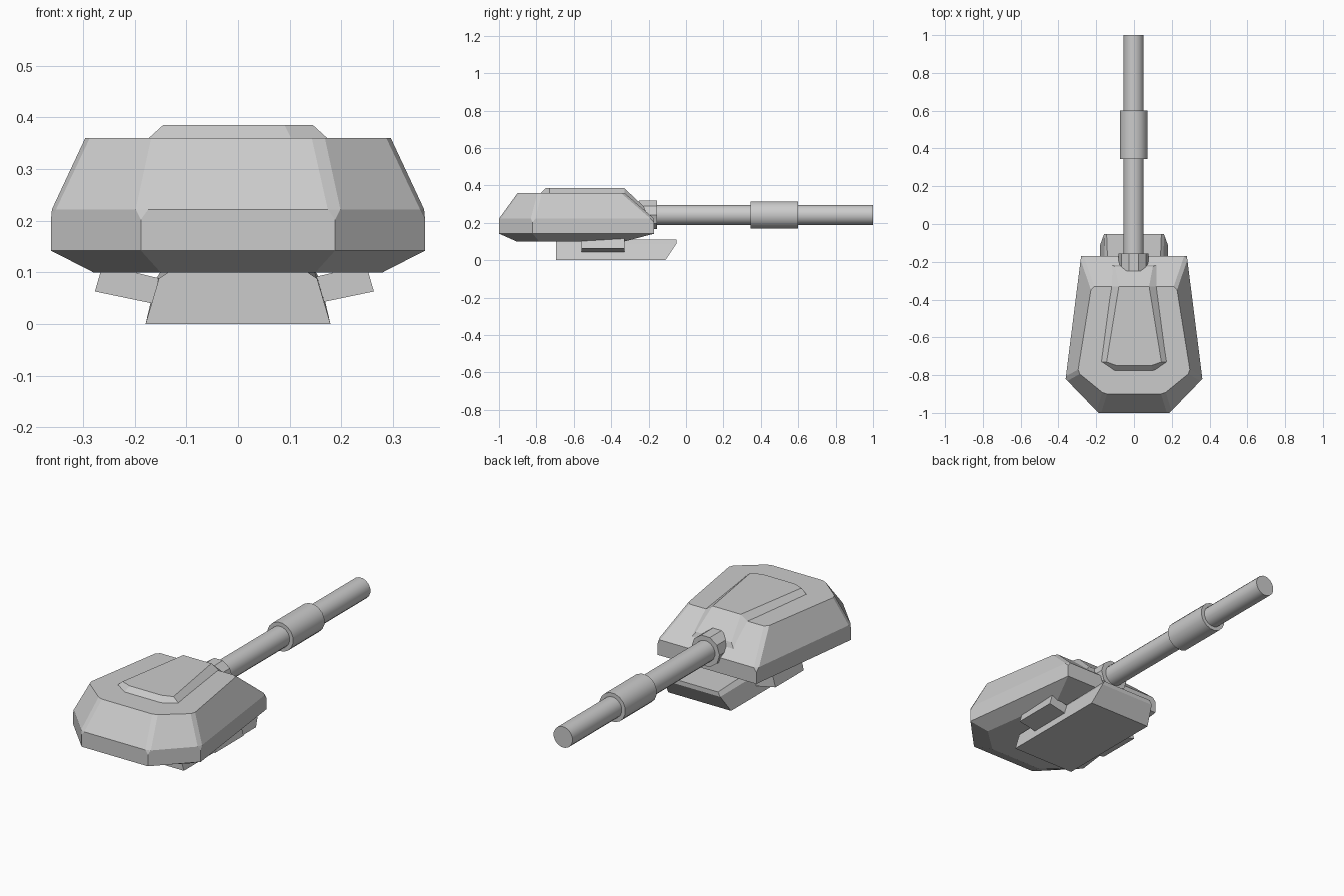
import bpy, bmesh, math
from mathutils import Matrix, Vector

if "Cube" in bpy.data.objects:
    bpy.data.objects.remove(bpy.data.objects["Cube"])


def finish(name, bm):
    bmesh.ops.recalc_face_normals(bm, faces=bm.faces)
    me = bpy.data.meshes.new(name)
    bm.to_mesh(me)
    bm.free()
    ob = bpy.data.objects.new(name, me)
    bpy.context.collection.objects.link(ob)
    return ob


def ring(half, z):
    """Mirror right-hand (x, y) points, ordered back to front, into a loop."""
    pts = half + [(-x, y) for x, y in reversed(half)]
    return [Vector((x, y, z)) for x, y in pts]


def loft(name, rings, bevel_level=None):
    """Skin a stack of equal loops, capped at both ends."""
    bm = bmesh.new()
    vs = [[bm.verts.new(p) for p in r] for r in rings]
    n = len(vs[0])
    for a, b in zip(vs, vs[1:]):
        for i in range(n):
            j = (i + 1) % n
            bm.faces.new((a[i], a[j], b[j], b[i]))
    bm.faces.new(vs[0][::-1])
    bm.faces.new(vs[-1])
    if bevel_level is not None:
        a, b = vs[bevel_level], vs[bevel_level + 1]
        edges = [bm.edges.get((p, q)) for p, q in zip(a, b)]
        bmesh.ops.bevel(bm, geom=edges, offset=0.014, segments=1, affect='EDGES')
    return finish(name, bm)


def tube(name, radius, y0, y1, sides=16):
    bm = bmesh.new()
    m = Matrix.Translation((-0.002, (y0 + y1) / 2, 0.242)) @ Matrix.Rotation(math.pi / 2, 4, 'X')
    m = m @ Matrix.Rotation(math.pi / sides, 4, 'Z')
    bmesh.ops.create_cone(bm, cap_ends=True, segments=sides, radius1=radius,
                          radius2=radius, depth=y1 - y0, matrix=m)
    ob = finish(name, bm)
    bpy.ops.object.select_all(action='DESELECT')
    bpy.context.view_layer.objects.active = ob
    ob.select_set(True)
    bpy.ops.object.shade_smooth_by_angle(angle=math.radians(30))
    return ob


# Turret shell: chamfered belly, upright skirt, sloped armour with bevelled corners
belly = [(0.15, -0.905), (0.28, -0.785), (0.215, -0.33)]
skirt = [(0.188, -1.0), (0.362, -0.82), (0.28, -0.17)]
roof = [(0.157, -0.9), (0.298, -0.785), (0.225, -0.33)]
loft("turret_shell", [ring(belly, 0.10), ring(skirt, 0.142),
                      ring(skirt, 0.222), ring(roof, 0.36)], bevel_level=2)

# Raised roof plate running down the front slope
bm = bmesh.new()
low = ring([(0.105, -0.78), (0.178, -0.73), (0.125, -0.33), (0.13, -0.21)], 0.355)
top = ring([(0.09, -0.75), (0.145, -0.73), (0.08, -0.33), (0.10, -0.225)], 0.385)
for i in (3, 4):
    low[i].z, top[i].z = 0.245, 0.287
bm_low = [bm.verts.new(p) for p in low]
bm_top = [bm.verts.new(p) for p in top]
for i in range(8):
    j = (i + 1) % 8
    bm.faces.new((bm_low[i], bm_low[j], bm_top[j], bm_top[i]))
for loop in (bm_low, bm_top):
    bm.faces.new([loop[i] for i in (0, 1, 2, 5, 6, 7)])
    bm.faces.new([loop[i] for i in (2, 3, 4, 5)])
finish("roof_plate", bm)

# Gun
tube("barrel", 0.054, -0.25, 1.0)
tube("barrel_sleeve", 0.074, 0.345, 0.60)
tube("barrel_collar", 0.08, -0.25, -0.155, 10)

# Base plate with tapering sides and a pointed nose
loft("base_plate", [ring([(0.179, -0.695), (0.179, -0.11)], 0.0),
                    ring([(0.153, -0.695), (0.158, -0.052)], 0.088),
                    ring([(0.12, -0.695), (0.145, -0.052)], 0.11)])

# Side lugs
for side, label in ((1, "right"), (-1, "left")):
    prof = [(0.15, 0.038), (0.27, 0.063), (0.255, 0.115), (0.14, 0.087)]
    loft(label + "_lug", [[Vector((side * x - 0.007, y, z)) for x, z in prof]
                          for y in (-0.56, -0.33)])
